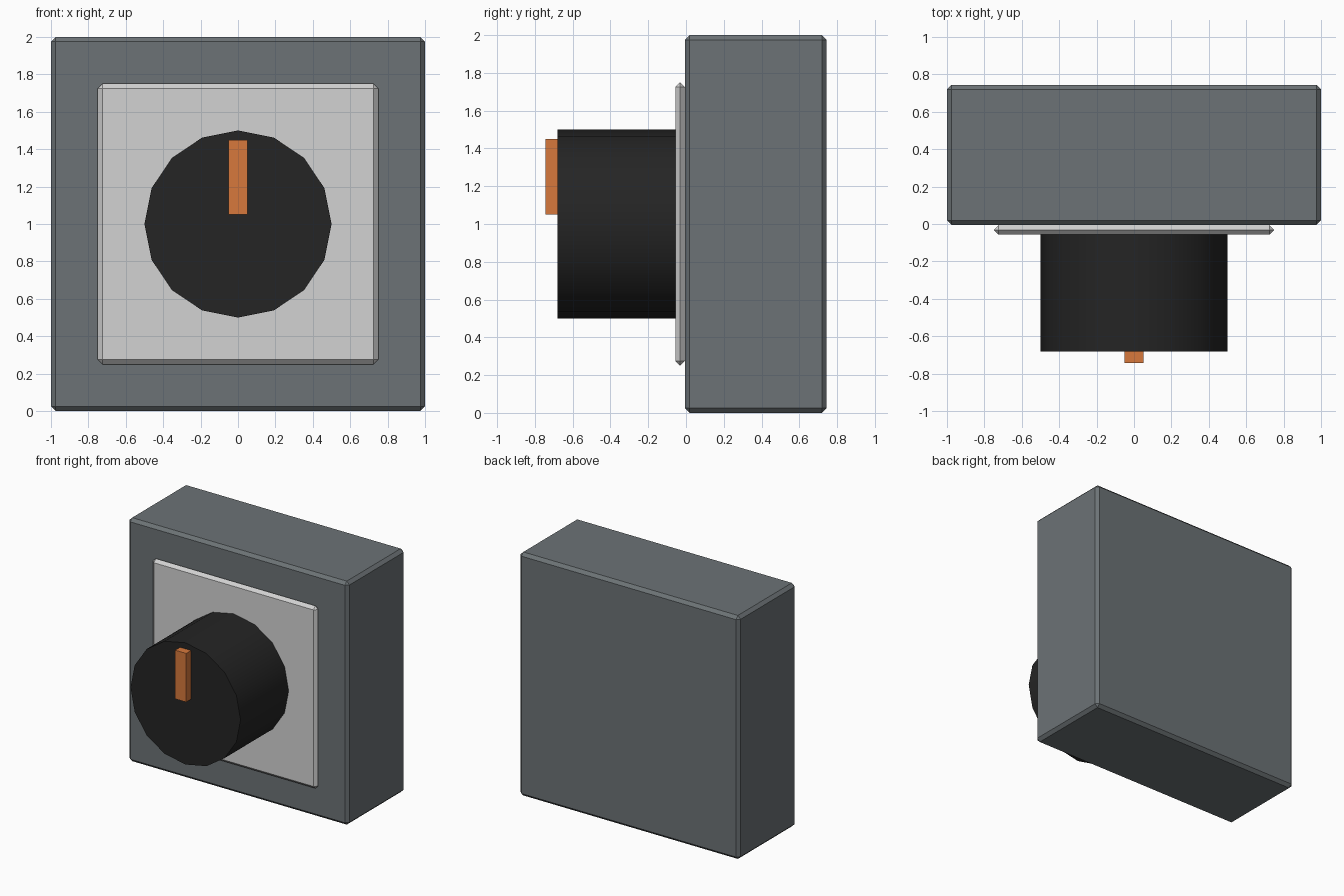
import bpy
import math

if "Cube" in bpy.data.objects:
    bpy.data.objects.remove(bpy.data.objects["Cube"], do_unlink=True)


def material(name, rgb):
    mat = bpy.data.materials.new(name)
    mat.use_nodes = True
    mat.diffuse_color = (*rgb, 1)
    mat.node_tree.nodes["Principled BSDF"].inputs["Base Color"].default_value = (*rgb, 1)
    return mat


def box(name, mat, width, height, front, back, z, bevel=0):
    """Box spanning front..back in y, with optional flat chamfers."""
    bpy.ops.mesh.primitive_cube_add(size=1, location=(0, (front + back) / 2, z))
    obj = bpy.context.object
    obj.name = name
    obj.scale = (width, back - front, height)
    bpy.ops.object.transform_apply(location=False, rotation=False, scale=True)
    obj.data.materials.append(mat)
    if bevel:
        mod = obj.modifiers.new("chamfer", "BEVEL")
        mod.width = bevel
        mod.segments = 1
    return obj


grey = material("slate grey", (0.15, 0.17, 0.18))
silver = material("light grey", (0.65, 0.65, 0.65))
black = material("black", (0.018, 0.018, 0.018))
orange = material("orange", (0.68, 0.19, 0.045))

# Housing and front plate
box("housing", grey, 2, 2, -0.006, 0.744, 1, 0.025)
box("front_plate", silver, 1.5, 1.5, -0.056, -0.006, 1, 0.0249)

# Round knob with a corner at the top
knob_front, knob_back = -0.681, -0.056
bpy.ops.mesh.primitive_cylinder_add(
    vertices=16, radius=0.5, depth=knob_back - knob_front,
    location=(0, (knob_front + knob_back) / 2, 1), rotation=(math.pi / 2, 0, 0))
knob = bpy.context.object
knob.name = "knob"
knob.data.materials.append(black)
bpy.ops.object.shade_smooth_by_angle(angle=math.radians(40))

# Raised pointer on the knob face
box("pointer", orange, 0.1, 0.4, -0.744, knob_front, 1.25)
